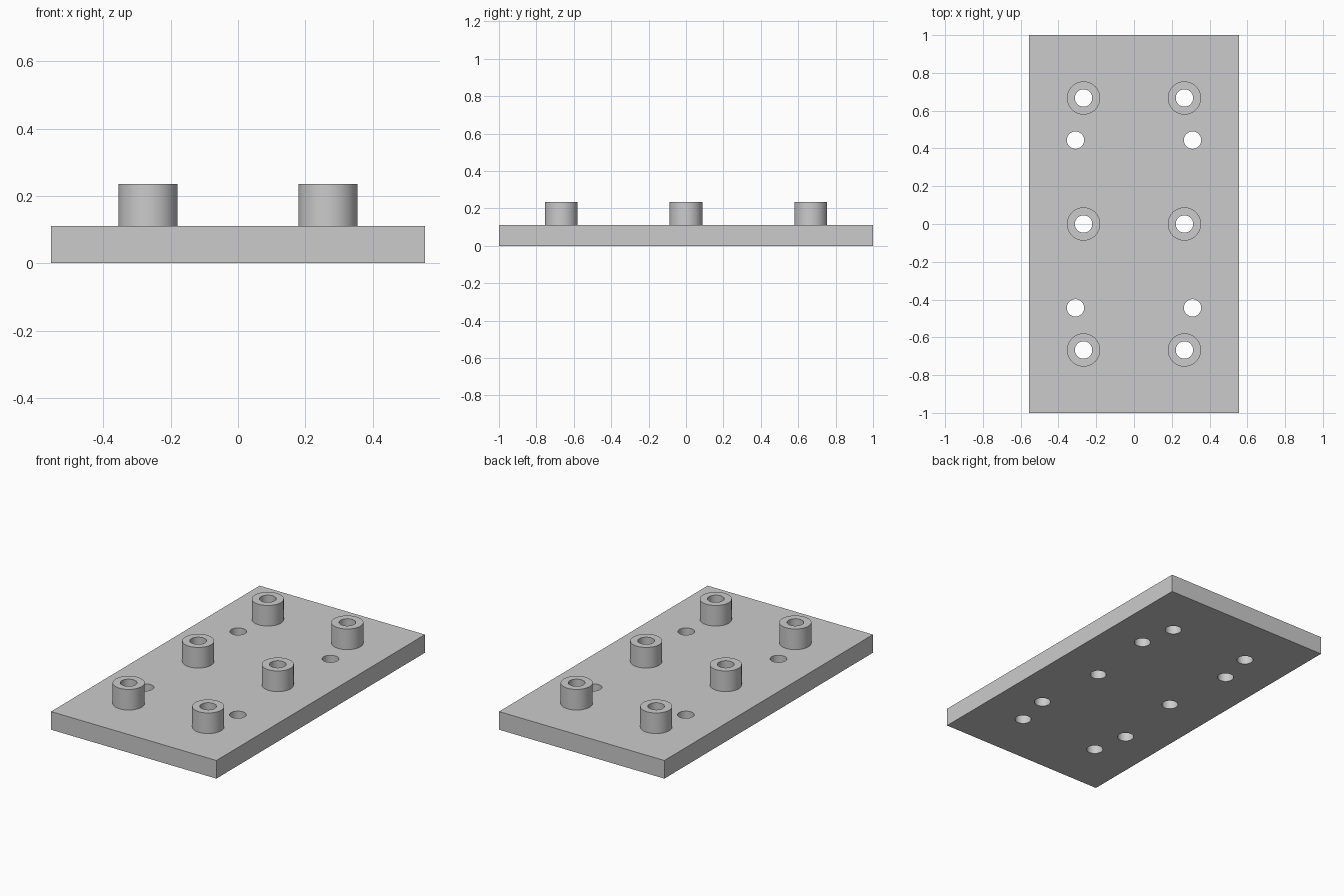
import bpy, bmesh, math
from mathutils import Matrix

cube = bpy.data.objects.get("Cube")
if cube:
    bpy.data.objects.remove(cube, do_unlink=True)

WIDTH, LENGTH, THICK, TOP = 1.11, 2.0, 0.11, 0.235
BOSS_R, HOLE_R, SIDES = 0.088, 0.046, 48
boss_spots = [(sx * 0.267, y) for sx in (-1, 1) for y in (-0.667, 0, 0.667)]
screw_spots = [(sx * 0.31, sy * 0.444) for sx in (-1, 1) for sy in (-1, 1)]

grey = bpy.data.materials.new("plain grey")
grey.use_nodes = True
colour = (0.6, 0.6, 0.6, 1)
grey.diffuse_color = colour
grey.node_tree.nodes["Principled BSDF"].inputs["Base Color"].default_value = colour


def finish(name, bm):
    mesh = bpy.data.meshes.new(name)
    bm.to_mesh(mesh)
    bm.free()
    mesh.materials.append(grey)
    obj = bpy.data.objects.new(name, mesh)
    bpy.context.collection.objects.link(obj)
    return obj


def cylinders(name, spots, radius, low, high):
    bm = bmesh.new()
    for x, y in spots:
        bmesh.ops.create_cone(bm, cap_ends=True, segments=SIDES, radius1=radius,
                              radius2=radius, depth=high - low,
                              matrix=Matrix.Translation((x, y, (low + high) / 2)))
    return finish(name, bm)


def combine(target, tool, operation):
    mod = target.modifiers.new(operation.lower(), 'BOOLEAN')
    mod.operation, mod.object, mod.solver = operation, tool, 'EXACT'
    bpy.context.view_layer.objects.active = target
    bpy.ops.object.modifier_apply(modifier=mod.name)
    bpy.data.objects.remove(tool, do_unlink=True)


# Rectangular base plate
bm = bmesh.new()
bmesh.ops.create_cube(bm, size=1, matrix=Matrix.Translation((0, 0, THICK / 2))
                      @ Matrix.Diagonal((WIDTH, LENGTH, THICK, 1)))
plate = finish("mounting_plate", bm)

# Raised round bosses, then through holes in bosses and plate
combine(plate, cylinders("bosses", boss_spots, BOSS_R, THICK / 2, TOP), 'UNION')
combine(plate, cylinders("drills", boss_spots + screw_spots, HOLE_R, -0.1, TOP + 0.1), 'DIFFERENCE')

# Smooth round walls with crisp rims
bpy.ops.object.select_all(action='DESELECT')
plate.select_set(True)
bpy.context.view_layer.objects.active = plate
bpy.ops.object.shade_smooth_by_angle(angle=math.radians(30))
